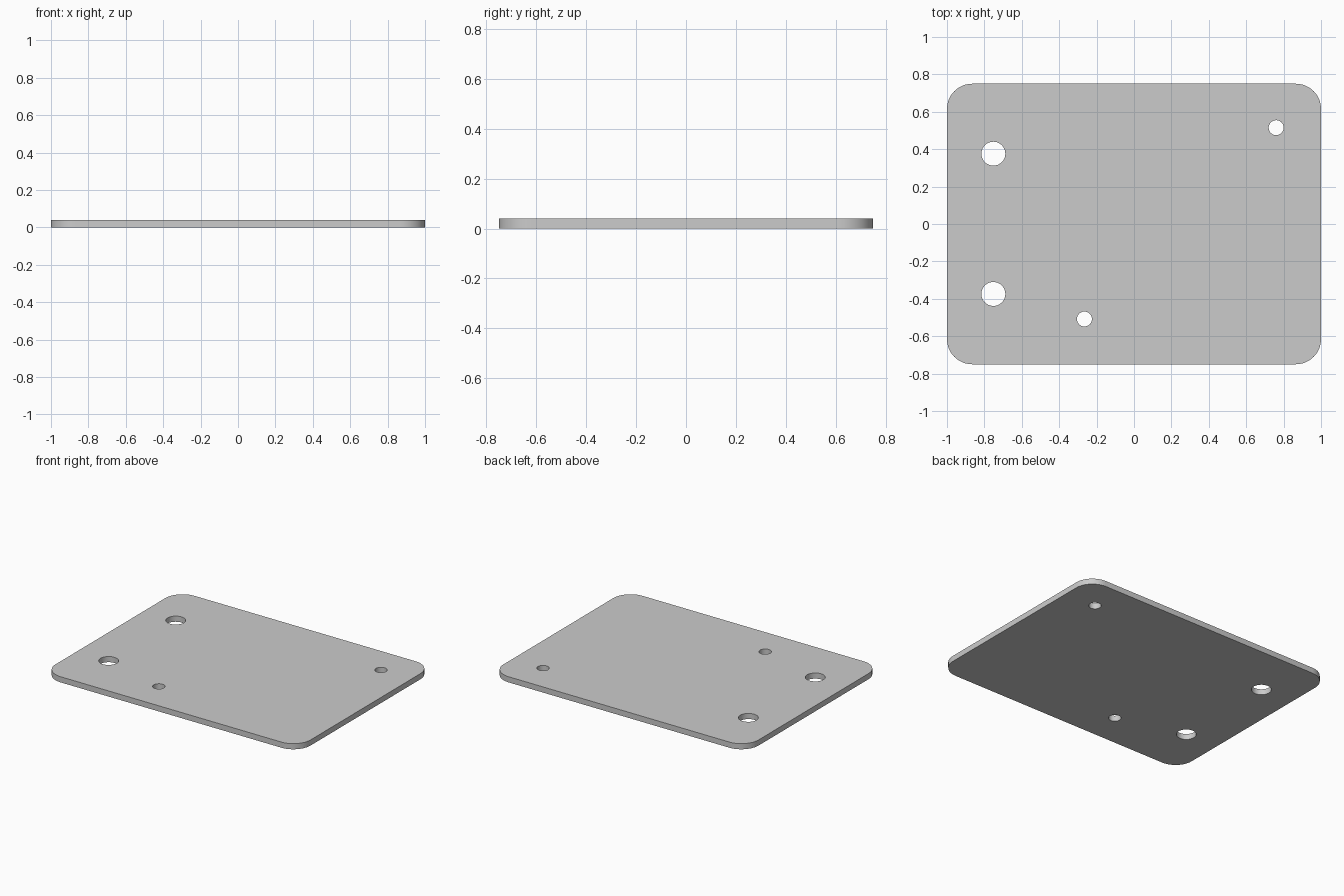
import bpy, bmesh
from math import sin, cos, pi

if "Cube" in bpy.data.objects:
    bpy.data.objects.remove(bpy.data.objects["Cube"])

WIDTH, DEPTH, THICK, CORNER = 2.0, 1.5, 0.04, 0.135
HOLES = [(-0.752, 0.376, 0.064), (-0.752, -0.374, 0.064),   # large pair
         (0.76, 0.515, 0.04), (-0.265, -0.508, 0.04)]       # small pair


def arc(cx, cy, r, start, sweep, count):
    return [(cx + r * cos(start + sweep * i / count),
             cy + r * sin(start + sweep * i / count)) for i in range(count + 1)]


def add_loop(bm, points):
    verts = [bm.verts.new((x, y, 0)) for x, y in points]
    return [bm.edges.new((verts[i - 1], verts[i])) for i in range(len(verts))]


bm = bmesh.new()

# rounded rectangular outline
outline = []
hx, hy = WIDTH / 2 - CORNER, DEPTH / 2 - CORNER
for k, (sx, sy) in enumerate([(1, 1), (-1, 1), (-1, -1), (1, -1)]):
    outline += arc(sx * hx, sy * hy, CORNER, k * pi / 2, pi / 2, 12)
edges = add_loop(bm, outline)

# round through holes
for x, y, r in HOLES:
    edges += add_loop(bm, arc(x, y, r, 0, 2 * pi, 40)[:-1])

# fill between the loops, then thicken
bmesh.ops.triangle_fill(bm, edges=edges, use_beauty=True, normal=(0, 0, 1))
ext = bmesh.ops.extrude_face_region(bm, geom=bm.faces[:], use_keep_orig=True)
top = [g for g in ext["geom"] if isinstance(g, bmesh.types.BMVert)]
bmesh.ops.translate(bm, verts=top, vec=(0, 0, THICK))
bmesh.ops.recalc_face_normals(bm, faces=bm.faces[:])

mesh = bpy.data.meshes.new("mounting_plate")
bm.to_mesh(mesh)
bm.free()
plate = bpy.data.objects.new("mounting_plate", mesh)
bpy.context.collection.objects.link(plate)

# smooth rims, crisp top and bottom edges
bpy.context.view_layer.objects.active = plate
plate.select_set(True)
bpy.ops.object.shade_smooth_by_angle(angle=pi / 6)
